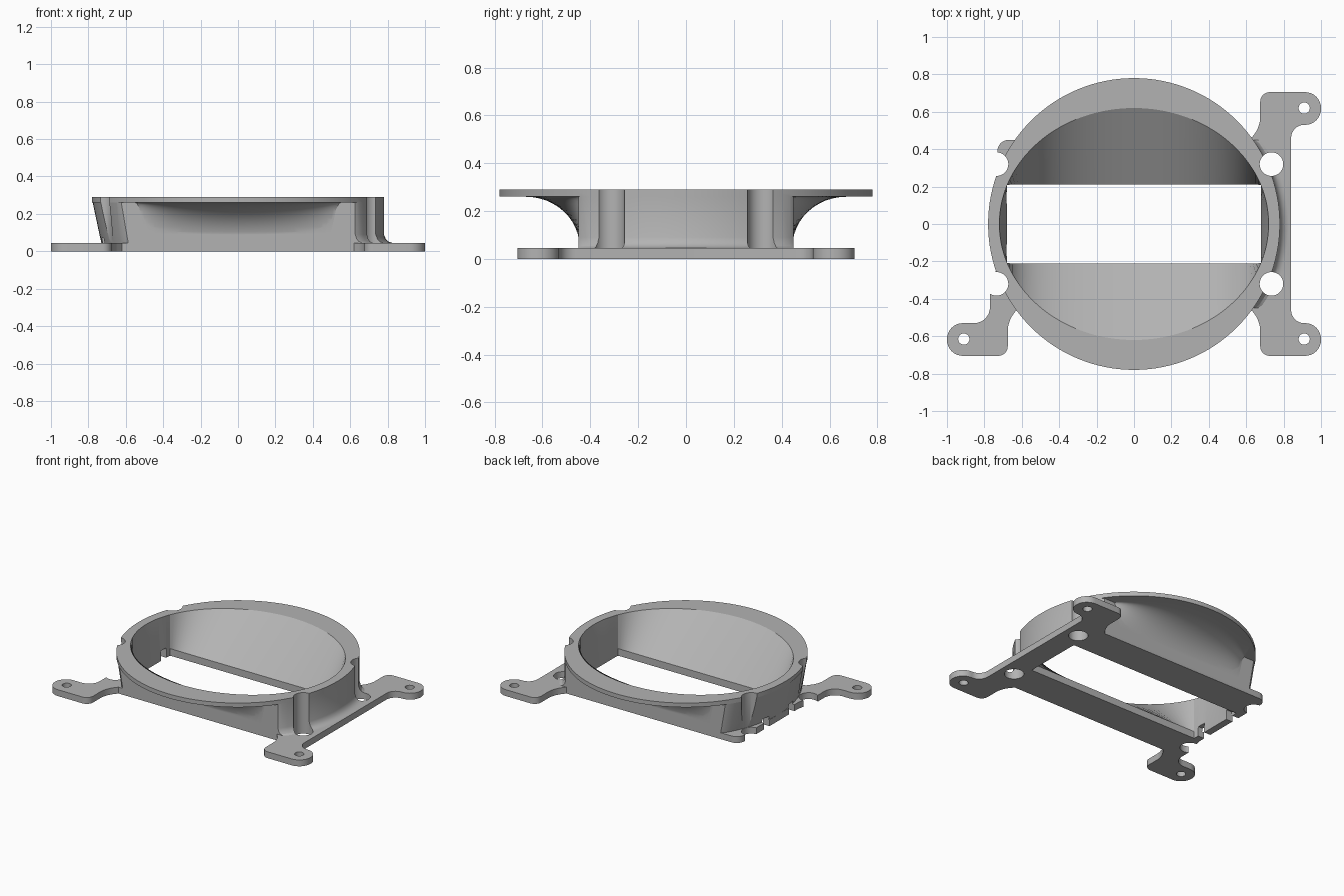
import bpy, bmesh
from math import sin, cos, pi, sqrt, radians
from mathutils import Vector

cube = bpy.data.objects.get("Cube")
if cube:
    bpy.data.objects.remove(cube, do_unlink=True)

SEG = 128
TOP, FLANGE, PLATE = 0.29, 0.26, 0.045

grey = bpy.data.materials.new("plain_grey")
grey.use_nodes = True
grey.diffuse_color = (0.45, 0.45, 0.45, 1)
grey.node_tree.nodes["Principled BSDF"].inputs["Base Color"].default_value = grey.diffuse_color


def loft(name, rings):
    """Skin a closed solid through rings of equal point count."""
    bm = bmesh.new()
    loops = [[bm.verts.new(p) for p in ring] for ring in rings]
    n = len(loops[0])
    for a, b in zip(loops, loops[1:]):
        for i in range(n):
            j = (i + 1) % n
            bm.faces.new((a[i], a[j], b[j], b[i]))
    bm.faces.new(loops[0][::-1])
    bm.faces.new(loops[-1])
    bmesh.ops.remove_doubles(bm, verts=bm.verts, dist=1e-5)
    bmesh.ops.recalc_face_normals(bm, faces=bm.faces)
    me = bpy.data.meshes.new(name)
    bm.to_mesh(me)
    bm.free()
    ob = bpy.data.objects.new(name, me)
    bpy.context.collection.objects.link(ob)
    me.materials.append(grey)
    return ob


def ring(fn, z):
    return [(*fn(2 * pi * i / SEG), z) for i in range(SEG)]


def clamp(v, m):
    return max(-m, min(m, v))


def cylinder(name, x, y, r, z0, z1, seg=48):
    pts = [(x + r * cos(2 * pi * i / seg), y + r * sin(2 * pi * i / seg)) for i in range(seg)]
    return loft(name, [[(*p, z) for p in pts] for z in (z0, z1)])


def box(name, x0, x1, y0, y1, z0, z1):
    pts = [(x0, y0), (x1, y0), (x1, y1), (x0, y1)]
    return loft(name, [[(*p, z) for p in pts] for z in (z0, z1)])


def rounded(corners, steps=8):
    """Round each (x, y, radius) corner of a right-angled-ish outline."""
    out, n = [], len(corners)
    for i, (x, y, r) in enumerate(corners):
        p = Vector((x, y))
        if r == 0:
            out.append(p)
            continue
        a = p + (Vector(corners[i - 1][:2]) - p).normalized() * r
        b = p + (Vector(corners[(i + 1) % n][:2]) - p).normalized() * r
        for k in range(steps + 1):
            t = k / steps * pi / 2
            out.append(p + (a - p) * (1 - sin(t)) + (b - p) * (1 - cos(t)))
    return out


def combine(target, other, operation):
    mod = target.modifiers.new("combine", 'BOOLEAN')
    mod.operation, mod.object, mod.solver = operation, other, 'EXACT'
    dg = bpy.context.evaluated_depsgraph_get()
    me = bpy.data.meshes.new_from_object(target.evaluated_get(dg))
    target.modifiers.clear()
    target.data = me
    bpy.data.objects.remove(other, do_unlink=True)


# Base plate with three mounting feet
right_foot = [(0.62, -0.45, 0), (0.675, -0.52, 0.05), (0.675, -0.705, 0.05),
              (1, -0.705, 0.085), (1, -0.53, 0.085), (0.84, -0.53, 0.07)]
left_foot = [(-0.77, -0.36, 0), (-0.77, -0.53, 0.085), (-1, -0.53, 0.085),
             (-1, -0.705, 0.085), (-0.675, -0.705, 0.05), (-0.675, -0.52, 0.05),
             (-0.62, -0.45, 0)]
outline = [(-0.73, 0.45, 0.06), (-0.73, -0.22, 0)] + left_foot + right_foot
outline += [(x, -y, r) for x, y, r in reversed(right_foot)]
flat = rounded(outline)
adapter = loft("duct_adapter", [[(*p, z) for p in flat] for z in (0, PLATE)])


# Curved side walls, filleted on the left and tapered on the right
def wall_ring(z, r_left):
    r_right = min(0.78, 0.72 + 0.06 * z / FLANGE)

    def point(t):
        rx = r_left if cos(t) > 0 else r_right
        ry = 0.78
        y = clamp(ry * sin(t), 0.45)
        return rx * cos(t), y
    return ring(point, z)


wall_profile = [(0.02, 0.825), (PLATE, 0.825), (0.052, 0.805), (0.066, 0.79),
                (0.09, 0.78), (0.275, 0.78)]
combine(adapter, loft("side_walls", [wall_ring(z, r) for z, r in wall_profile]), 'UNION')


# Flared shell under the flange
def shell_ring(z):
    s = max(0, min(1, (z - 0.05) / (FLANGE - 0.05)))
    w = 1 - sqrt(1 - s * s)

    def point(t):
        y = 0.67 * sin(t)
        return (0.70 + 0.04 * w) * cos(t), clamp(y, 0.445) * (1 - w) + y * w
    return ring(point, z)


levels = [0.02, 0.05] + [0.05 + 0.21 * sin(k / 12 * pi / 2) for k in range(1, 13)] + [0.27]
combine(adapter, loft("flared_shell", [shell_ring(z) for z in levels]), 'UNION')

# Round top flange
combine(adapter, loft("top_flange", [ring(lambda t: (0.78 * cos(t), 0.78 * sin(t)), z)
                                     for z in (FLANGE, TOP)]), 'UNION')


# Air passage: oval at the top, slot at the bottom
def oval(t):
    return 0.72 * cos(t), 0.62 * sin(t)


def slot(t):
    x, y = oval(t)
    return clamp(x, 0.68), clamp(y, 0.21)


passage = [ring(slot, -0.05), ring(slot, 0.05), ring(oval, TOP), ring(oval, TOP + 0.05)]
combine(adapter, loft("passage_cutter", passage), 'DIFFERENCE')

# Bolt channels at the four corners
for x in (-0.735, 0.735):
    for y in (-0.32, 0.32):
        combine(adapter, cylinder("channel_cutter", x, y, 0.063, -0.1, 0.4), 'DIFFERENCE')

# Screw holes in the feet
for x, y in ((-0.91, -0.615), (0.91, -0.615), (0.91, 0.62)):
    combine(adapter, cylinder("screw_cutter", x, y, 0.03, -0.1, 0.1, 32), 'DIFFERENCE')

# Clip notches under the right wall
for y in (-0.14, 0.14):
    combine(adapter, box("notch_cutter", -0.9, -0.6, y - 0.03, y + 0.03, -0.1, 0.07), 'DIFFERENCE')

# Smooth the curved faces, keep the edges crisp
bpy.ops.object.select_all(action='DESELECT')
adapter.select_set(True)
bpy.context.view_layer.objects.active = adapter
bpy.ops.object.shade_smooth_by_angle(angle=radians(25))
